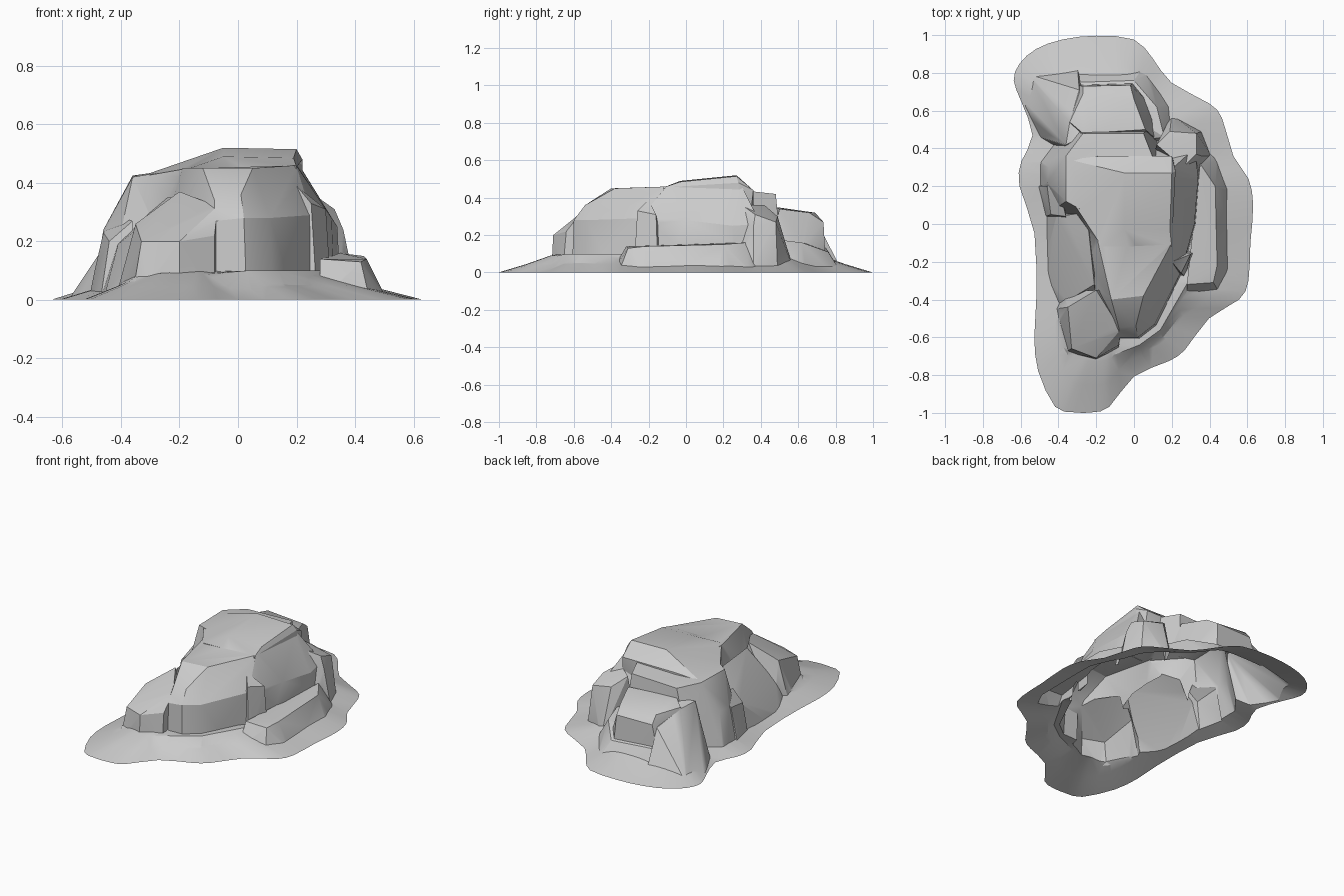
import bpy
import bmesh
import math
from mathutils import Vector

cube = bpy.data.objects.get("Cube")
if cube:
    bpy.data.objects.remove(cube, do_unlink=True)

DEPTH = -.1   # solids reach below the ground and are trimmed at the end

stone = bpy.data.materials.new("grey stone")
stone.use_nodes = True
stone.diffuse_color = (.6, .6, .6, 1)
stone.node_tree.nodes["Principled BSDF"].inputs["Base Color"].default_value = stone.diffuse_color


def make_object(name, bm):
    bmesh.ops.recalc_face_normals(bm, faces=bm.faces[:])
    mesh = bpy.data.meshes.new(name)
    bm.to_mesh(mesh)
    bm.free()
    mesh.materials.append(stone)
    obj = bpy.data.objects.new(name, mesh)
    bpy.context.collection.objects.link(obj)
    return obj


def rock_chunk(name, foot, top):
    """Faceted boulder: convex hull of a ground footprint and upper corners."""
    bm = bmesh.new()
    for x, y in foot:
        bm.verts.new((x, y, DEPTH))
        bm.verts.new((x, y, 0))
    for corner in top:
        bm.verts.new(corner)
    hull = bmesh.ops.convex_hull(bm, input=bm.verts[:])
    spare = {v for v in hull["geom_interior"] + hull["geom_unused"]
             if isinstance(v, bmesh.types.BMVert)}
    bmesh.ops.delete(bm, geom=list(spare), context="VERTS")
    bmesh.ops.dissolve_limit(bm, angle_limit=math.radians(2),
                             verts=bm.verts[:], edges=bm.edges[:])
    return make_object(name, bm)


def rounded(outline):
    """Closed outline with a curved midpoint added on every side."""
    points = [Vector(p) for p in outline]
    result = []
    for i, here in enumerate(points):
        after = points[(i + 1) % len(points)]
        beyond = points[(i + 2) % len(points)]
        result += [here, (here + after) * .5625 - (points[i - 1] + beyond) * .0625]
    return result


def ground_skirt(name, outline, levels):
    """Sloping apron: the outline drawn in toward a central spine."""
    bm = bmesh.new()
    rings = []
    for inset, height in levels:
        ring = []
        for x, y in outline:
            along = max(-.45, min(.45, y))
            spine = Vector((-.25 * abs(along), along))
            spot = Vector((x, y)).lerp(spine, inset)
            ring.append(bm.verts.new((spot.x, spot.y, height)))
        rings.append(ring)
    count = len(outline)
    for low, high in zip(rings, rings[1:]):
        for i in range(count):
            j = (i + 1) % count
            bm.faces.new((low[i], low[j], high[j], high[i]))
    caps = [bm.faces.new(rings[0]), bm.faces.new(rings[-1])]
    bmesh.ops.triangulate(bm, faces=caps)
    return make_object(name, bm)


# Ground apron with its wavy rim
rim = [(-.2, 1), (0, .98), (.1, .88), (.2, .75), (.4, .64), (.47, .56),
       (.53, .36), (.61, .24), (.635, .1), (.62, -.1), (.61, -.3), (.56, -.4),
       (.4, -.5), (.27, -.67), (.18, -.73), (0, -.81), (-.13, -.97),
       (-.22, -1), (-.32, -1), (-.42, -.97), (-.51, -.78), (-.53, -.6),
       (-.52, -.4), (-.53, -.05), (-.61, .2), (-.6, .33), (-.54, .47),
       (-.6, .65), (-.64, .76), (-.61, .85), (-.52, .93), (-.38, .98)]
rocks = ground_skirt("rock_outcrop", rounded(rim),
                     [(0, DEPTH), (0, 0), (.27, .045), (.5, .09), (.7, .11)])

# Scree banked against the front of the rocks
scree = rock_chunk(
    "scree",
    [(-.34, -.81), (-.12, -.8), (.05, -.73), (.18, -.63), (.36, -.4),
     (-.45, -.6), (-.3, .1), (.3, .1)],
    [(-.35, -.67), (-.2, -.73), (-.08, -.68), (.03, -.64), (.14, -.56),
     (.29, -.3, .1), (-.37, -.45), (-.3, .1), (.3, .1)]
    and [(-.35, -.67, .08), (-.2, -.73, .08), (-.08, -.68, .09),
         (.03, -.64, .1), (.14, -.56, .1), (.29, -.3, .1), (-.37, -.45, .09)])

# Long central ridge with a steep side wall
ridge = rock_chunk(
    "ridge",
    [(-.1, -.61), (.03, -.61), (.12, -.54), (.26, -.25), (.33, 0),
     (.35, .25), (.33, .4), (-.3, .45), (-.4, .3), (-.32, -.3)],
    [(-.08, -.55, .34), (.01, -.54, .36), (-.12, -.4, .45), (.05, -.38, .45),
     (.2, -.1, .46), (.21, .3, .46), (-.19, -.1, .45), (-.2, .3, .44),
     (-.08, -.6, .27), (.02, -.6, .28), (.11, -.53, .28), (.25, -.25, .29),
     (.32, 0, .28), (.34, .25, .25), (.32, .4, .26)])

# Raised slab on the summit, falling away to the shoulder
summit = rock_chunk(
    "summit",
    [(-.25, -.1), (.2, -.1), (.23, .3), (-.25, .36)],
    [(-.05, -.03, .49), (.19, -.03, .485), (.2, .27, .515), (-.05, .27, .52),
     (.22, .28, .48), (.2, -.12, .455), (-.17, -.12, .45), (-.34, .14, .42),
     (-.34, .34, .42), (-.18, .36, .44), (.2, .36, .44)])

# Shoulder beside the summit
shoulder = rock_chunk(
    "shoulder",
    [(-.5, .2), (-.5, .33), (-.38, .5), (.1, .52), (.2, .3), (-.45, .06)],
    [(-.36, .12, .42), (-.36, .36, .425), (-.27, .48, .41), (.05, .48, .42),
     (.12, .3, .44), (-.18, .02, .45), (-.46, .22, .24), (-.45, .3, .24)])

# Low spur under the shoulder
spur = rock_chunk(
    "spur",
    [(-.51, .2), (-.47, .04), (-.36, 0), (-.38, .22)],
    [(-.49, .19, .1), (-.46, .2, .23), (-.44, .05, .2), (-.36, .04, .27),
     (-.4, .2, .28)])

# Middle slope between spur and front block
side_slope = rock_chunk(
    "side_slope",
    [(-.47, .05), (-.46, -.3), (-.42, -.42), (-.2, -.42), (-.2, .14)],
    [(-.25, .06, .35), (-.21, -.32, .35), (-.41, .04, .19), (-.37, -.3, .15),
     (-.36, -.41, .13)])

# Sloped block at the front
front_block = rock_chunk(
    "front_block",
    [(-.36, -.68), (-.2, -.72), (-.08, -.66), (-.42, -.45), (-.38, -.36),
     (-.1, -.35)],
    [(-.33, -.66, .2), (-.2, -.71, .2), (-.08, -.64, .22), (-.35, -.44, .26),
     (-.2, -.35, .37), (-.07, -.56, .32)])

# Ledge along the foot of the wall
ledge = rock_chunk(
    "ledge",
    [(.45, -.36), (.51, -.24), (.51, .18), (.44, .36), (.38, .42), (.28, -.4)],
    [(.42, -.31, .13), (.44, -.22, .14), (.43, .2, .15), (.35, .32, .16),
     (.28, -.32, .14)])

# Upright rib on the wall
rib = rock_chunk(
    "rib",
    [(.27, -.28), (.32, -.15), (.15, -.1), (.15, -.25)],
    [(.25, -.26, .33), (.3, -.16, .31), (.2, -.2, .39)])

# Corner block behind the wall
corner_block = rock_chunk(
    "corner_block",
    [(.36, .49), (.41, .36), (.36, .26), (.2, .58), (.1, .35)],
    [(.33, .48, .27), (.36, .36, .24), (.33, .37, .31), (.19, .49, .3),
     (.26, .3, .36), (.12, .42, .36)])

# Stepped block at the rear
rear_block = rock_chunk(
    "rear_block",
    [(-.34, .74), (0, .75), (.13, .6), (.15, .42), (-.42, .55), (-.35, .4)],
    [(-.34, .54, .33), (-.27, .69, .32), (0, .66, .32), (.06, .5, .34),
     (-.27, .48, .35), (-.27, .73, .27), (-.02, .735, .27)])

# Broad slope beside the rear block, ending in a cliff
rear_slope = rock_chunk(
    "rear_slope",
    [(-.55, .79), (-.3, .84), (-.2, .6), (-.3, .4), (-.38, .38),
     (-.5, .46), (-.58, .63)],
    [(-.42, .73, .13), (-.29, .71, .25), (-.34, .54, .32), (-.44, .47, .19),
     (-.36, .42, .33), (-.28, .46, .34)])

# Low bank around the back of the rear block
rear_bank = rock_chunk(
    "rear_bank",
    [(-.4, .83), (.05, .83), (.21, .62), (.24, .42), (-.3, .4)],
    [(-.3, .75, .13), (0, .76, .11), (.12, .62, .16), (.16, .46, .18)])

# Fuse all chunks into one shell
bpy.context.view_layer.objects.active = rocks
for chunk in (scree, ridge, summit, shoulder, spur, side_slope, front_block,
              ledge, rib, corner_block, rear_block, rear_slope, rear_bank):
    union = rocks.modifiers.new("union", "BOOLEAN")
    union.operation = "UNION"
    union.solver = "EXACT"
    union.object = chunk
    bpy.ops.object.modifier_apply(modifier=union.name)
    bpy.data.objects.remove(chunk, do_unlink=True)

# Trim the shell open at ground level
bm = bmesh.new()
bm.from_mesh(rocks.data)
bmesh.ops.bisect_plane(bm, geom=bm.verts[:] + bm.edges[:] + bm.faces[:],
                       plane_co=(0, 0, .001), plane_no=(0, 0, 1),
                       clear_inner=True)
bmesh.ops.remove_doubles(bm, verts=bm.verts[:], dist=.002)
bmesh.ops.translate(bm, verts=bm.verts[:], vec=(0, 0, -.001))
bmesh.ops.triangulate(bm, faces=[f for f in bm.faces if len(f.verts) > 4])
bm.to_mesh(rocks.data)
bm.free()

rocks.select_set(True)
bpy.ops.object.shade_smooth_by_angle(angle=math.radians(28))
